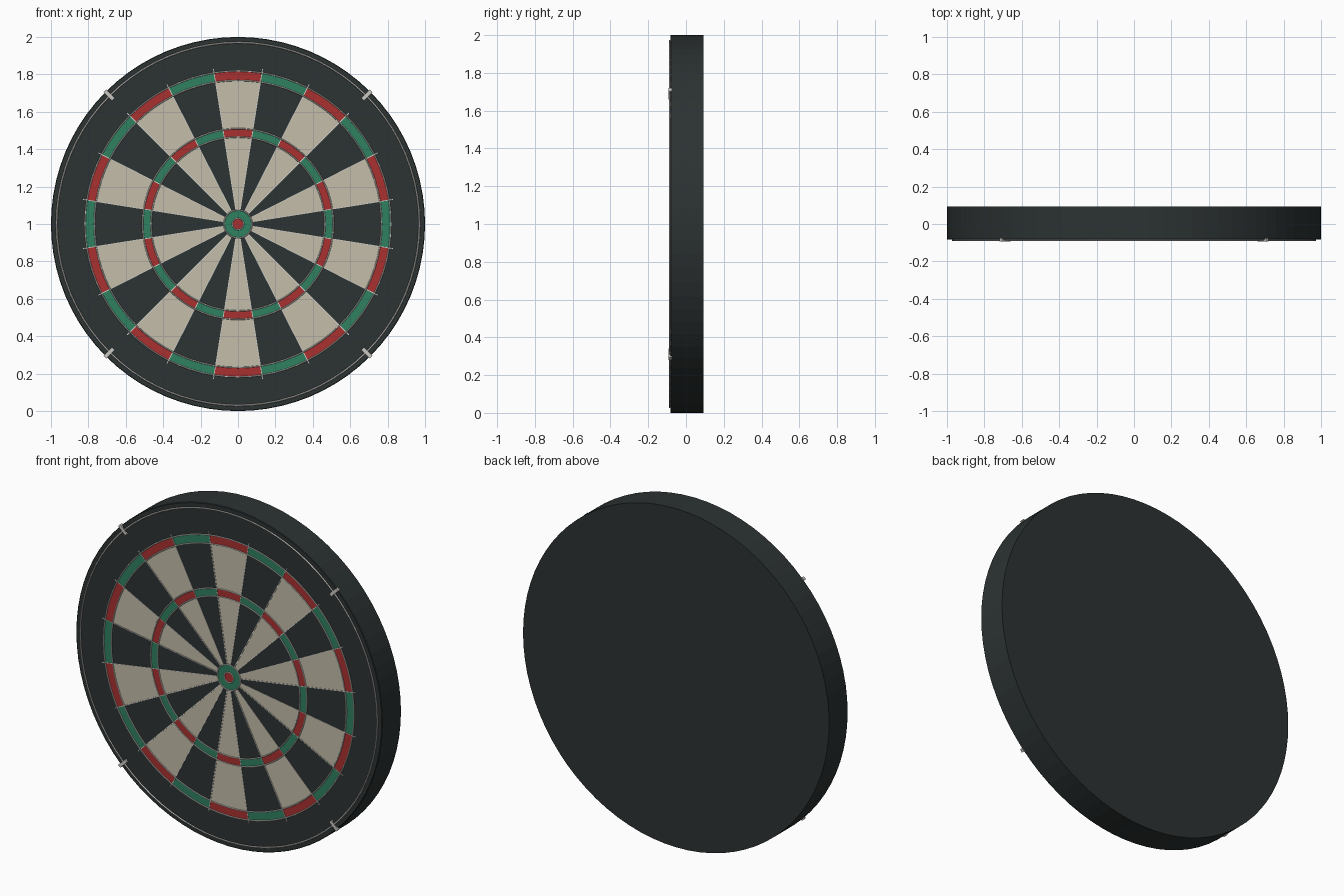
import bpy, bmesh
from math import sin, cos, pi, radians
from mathutils import Vector, Matrix

if "Cube" in bpy.data.objects:
    bpy.data.objects.remove(bpy.data.objects["Cube"])

CZ = 1.0          # height of the board centre
FRONT = -0.083    # front plane of the board body
BACK = 0.0925
SLAB = -0.0845    # front plane of the coloured fields
STEP = 2 * pi / 20


def material(name, rgb):
    m = bpy.data.materials.new(name)
    m.diffuse_color = (*rgb, 1)
    m.use_nodes = True
    m.node_tree.nodes["Principled BSDF"].inputs["Base Color"].default_value = m.diffuse_color
    return m


DARK = material("dark_sisal", (0.025, 0.032, 0.032))
CREAM = material("cream_sisal", (0.56, 0.51, 0.40))
RED = material("red_sisal", (0.40, 0.03, 0.03))
GREEN = material("green_sisal", (0.03, 0.22, 0.12))
WIRE = material("wire_metal", (0.60, 0.59, 0.55))


def polar(r, a, y):
    # angle measured clockwise from the top, seen from the front
    return Vector((r * sin(a), y, CZ + r * cos(a)))


def finish(name, bm, mat):
    bmesh.ops.recalc_face_normals(bm, faces=bm.faces[:])
    me = bpy.data.meshes.new(name)
    bm.to_mesh(me)
    bm.free()
    ob = bpy.data.objects.new(name, me)
    bpy.context.collection.objects.link(ob)
    me.materials.append(mat)
    return ob


def fields(name, r0, r1, parity, mat, sub=4):
    # every second sector of a ring, as thin slabs
    bm = bmesh.new()
    for i in range(parity, 20, 2):
        rows = []
        for k in range(sub + 1):
            a = (i - 0.5 + k / sub) * STEP
            rows.append([bm.verts.new(polar(r, a, y)) for r, y in
                         ((r0, FRONT + .002), (r0, SLAB), (r1, SLAB), (r1, FRONT + .002))])
        for p, q in zip(rows, rows[1:]):
            for j in range(3):
                bm.faces.new((p[j], p[j + 1], q[j + 1], q[j]))
        bm.faces.new(rows[0])
        bm.faces.new(rows[-1])
    finish(name, bm, mat)


def revolve(name, profile, mat, n=80, closed=False):
    # spin an (r, y) profile about the board axis; open profiles get end caps
    bm = bmesh.new()
    loops = [[bm.verts.new(polar(r, 2 * pi * k / n, y)) for k in range(n)] for r, y in profile]
    pairs = list(zip(loops, loops[1:])) + ([(loops[-1], loops[0])] if closed else [])
    for a, b in pairs:
        for k in range(n):
            m = (k + 1) % n
            bm.faces.new((a[k], a[m], b[m], b[k]))
    if not closed:
        bm.faces.new(loops[0])
        bm.faces.new(loops[-1])
    return finish(name, bm, mat)


def wire_ring(name, r, t, y=-0.0855):
    prof = [(r + t * cos(k * pi / 3), y + t * sin(k * pi / 3)) for k in range(6)]
    ob = revolve(name, prof, WIRE, closed=True)
    ob.data.polygons.foreach_set("use_smooth", [True] * len(ob.data.polygons))


def radial_box(bm, a, r0, r1, width, y0, y1):
    c = polar((r0 + r1) / 2, a, (y0 + y1) / 2)
    mat = (Matrix.Translation(c) @ Matrix.Rotation(a, 4, 'Y')
           @ Matrix.Diagonal((width, y1 - y0, r1 - r0, 1)))
    bmesh.ops.create_cube(bm, size=1, matrix=mat)


# Board body
revolve("board_body", [(0.997, FRONT), (1.0, FRONT + .003), (1.0, BACK)], DARK)

# Playing fields: singles, trebles and doubles
fields("inner_singles_cream", 0.075, 0.465, 0, CREAM)
fields("inner_singles_dark", 0.075, 0.465, 1, DARK)
fields("treble_red", 0.465, 0.51, 0, RED)
fields("treble_green", 0.465, 0.51, 1, GREEN)
fields("outer_singles_cream", 0.51, 0.768, 0, CREAM)
fields("outer_singles_dark", 0.51, 0.768, 1, DARK)
fields("double_red", 0.768, 0.818, 0, RED)
fields("double_green", 0.768, 0.818, 1, GREEN)

# Bull discs
revolve("outer_bull", [(0.075, FRONT + .002), (0.075, SLAB)], GREEN, 40)
revolve("inner_bull", [(0.03, FRONT + .002), (0.03, SLAB - .0008)], RED, 40)

# Circular wires
for name, r in (("inner_bull_wire", 0.03), ("outer_bull_wire", 0.075),
                ("treble_inner_wire", 0.465), ("treble_outer_wire", 0.51),
                ("double_inner_wire", 0.768), ("double_outer_wire", 0.818)):
    wire_ring(name, r, 0.0035)
wire_ring("outer_band_wire", 0.97, 0.0045, -0.0865)

# Radial wires between sectors
bm = bmesh.new()
for i in range(20):
    radial_box(bm, (i + 0.5) * STEP, 0.075, 0.838, 0.004, FRONT, -0.0868)
finish("radial_wires", bm, WIRE)

# Four clips holding the outer wire: a bridge on two feet
bm = bmesh.new()
for i in range(4):
    a = radians(45 + 90 * i)
    radial_box(bm, a, 0.943, 1.007, 0.019, -0.0925, -0.0885)
    radial_box(bm, a, 0.943, 0.953, 0.019, -0.0885, FRONT + .002)
    radial_box(bm, a, 0.988, 1.007, 0.019, -0.0885, FRONT + .008)
finish("wire_clips", bm, WIRE)
